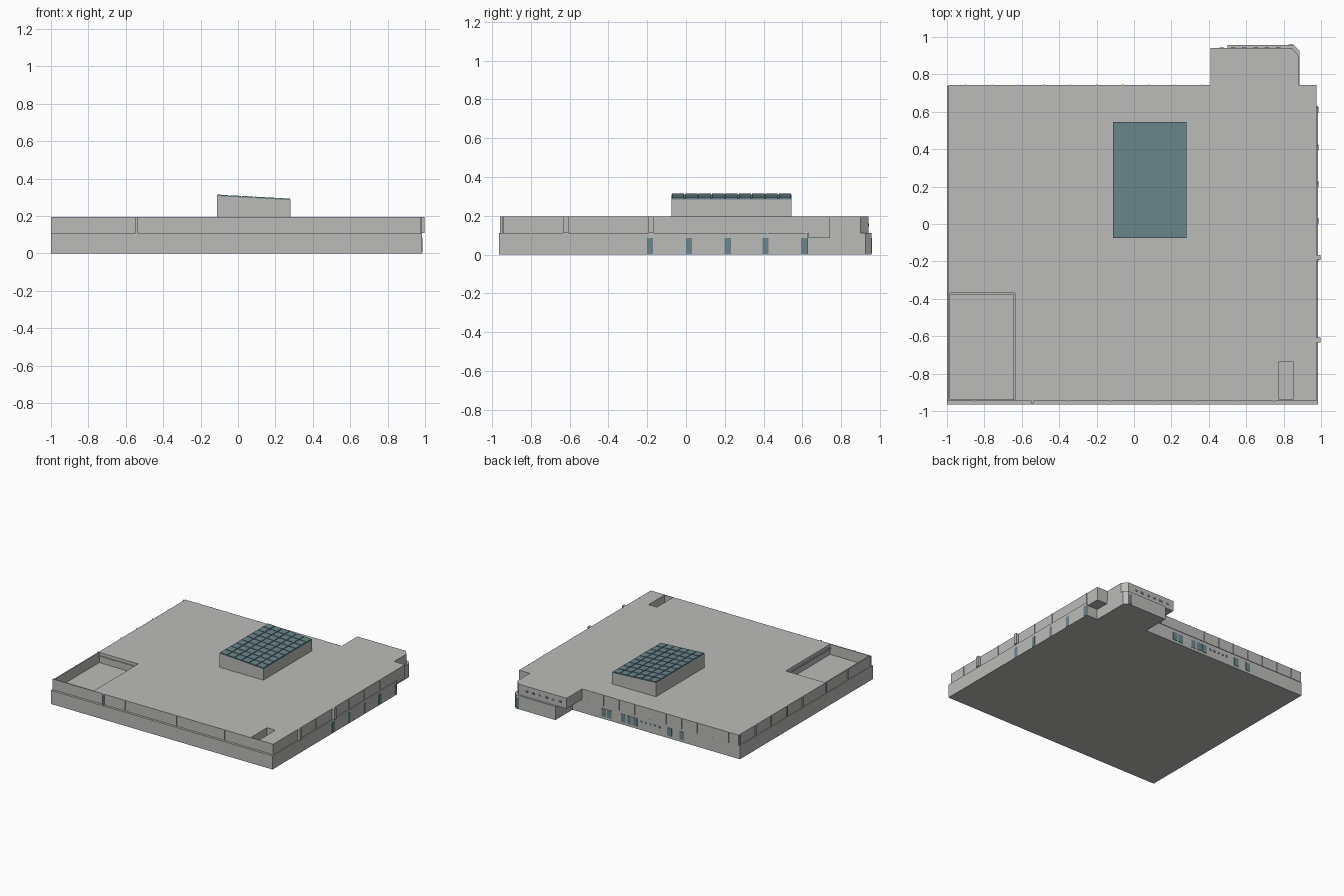
import bpy, bmesh, math
from mathutils import Vector

if "Cube" in bpy.data.objects:
    bpy.data.objects.remove(bpy.data.objects["Cube"], do_unlink=True)


def material(name, rgb):
    m = bpy.data.materials.new(name)
    m.use_nodes = True
    m.diffuse_color = (*rgb, 1)
    m.node_tree.nodes["Principled BSDF"].inputs["Base Color"].default_value = (*rgb, 1)
    return m


WALL = material("wall grey", (0.50, 0.50, 0.485))
GLASS = material("teal glass", (0.145, 0.24, 0.265))


def finish(name, bm, mat):
    bmesh.ops.recalc_face_normals(bm, faces=bm.faces)
    me = bpy.data.meshes.new(name)
    bm.to_mesh(me)
    bm.free()
    me.materials.append(mat)
    ob = bpy.data.objects.new(name, me)
    bpy.context.scene.collection.objects.link(ob)
    return ob


def prism(name, outline, z0, z1, mat):
    """Vertical extrusion of a plan outline."""
    bm = bmesh.new()
    face = bm.faces.new([bm.verts.new((x, y, z0)) for x, y in outline])
    top = bmesh.ops.extrude_face_region(bm, geom=[face])["geom"]
    bmesh.ops.translate(bm, vec=(0, 0, z1 - z0),
                        verts=[v for v in top if isinstance(v, bmesh.types.BMVert)])
    return finish(name, bm, mat)


def boxes(name, spans, mat):
    """One object made of several boxes, each (x0, x1, y0, y1, z0, z1)."""
    bm = bmesh.new()
    for x0, x1, y0, y1, z0, z1 in spans:
        verts = bmesh.ops.create_cube(bm, size=1)["verts"]
        bmesh.ops.scale(bm, vec=(x1 - x0, y1 - y0, z1 - z0), verts=verts)
        bmesh.ops.translate(bm, verts=verts,
                            vec=((x0 + x1) / 2, (y0 + y1) / 2, (z0 + z1) / 2))
    return finish(name, bm, mat)


def cut(target, cutter):
    mod = target.modifiers.new("cut", 'BOOLEAN')
    mod.operation = 'DIFFERENCE'
    mod.solver = 'EXACT'
    mod.object = cutter
    bpy.context.view_layer.objects.active = target
    bpy.ops.object.modifier_apply(modifier=mod.name)
    bpy.data.objects.remove(cutter, do_unlink=True)


FLOOR, ROOF = 0.11, 0.195

# Ground storey, with the open corner beside the rear wing
prism("ground_storey",
      [(-1, -.965), (.985, -.965), (.985, .63), (.885, .63), (.885, .925),
       (.855, .957), (.5, .957), (.5, .738), (-1, .738)], 0, FLOOR, WALL)

# Upper storey, set back from the ledge, with terrace and stairwell openings
upper = prism("upper_storey",
              [(-.992, -.945), (.977, -.945), (.977, .742), (.88, .742), (.88, .9),
               (.842, .942), (.41, .942), (.41, .742), (-.992, .742)], FLOOR, ROOF, WALL)
cut(upper, boxes("opening_cutter", [(-.984, -.635, -.937, -.37, FLOOR + .002, .3),
                                    (.775, .85, -.937, -.735, FLOOR + .002, .3)], WALL))

# Deep slab over the open corner
boxes("corner_overhang", [(.884, .977, .631, .742, .085, FLOOR + .001)], WALL)

# Upright dividers between the upper wall panels
fins = []
for x in (-.85, -.35, -.12, .11, .32, .54, .75):            # front
    fins.append((x - .003, x + .003, -.949, -.944, FLOOR, ROOF))
fins.append((-.548, -.536, -.96, -.944, FLOOR, ROOF))
for y in (.73, .53, .33, .13, -.07, -.37, -.65, -.94):      # left-hand wall
    fins.append((-1, -.991, y - .004, y + .004, FLOOR, ROOF))
for y in (-.8, -.4, .02, .22, .42, .62):                    # right-hand wall
    fins.append((.976, .981, y - .003, y + .003, FLOOR, ROOF))
for y in (-.62, -.18):
    fins.append((.976, .998, y - .013, y + .013, FLOOR, ROOF))
for i in range(10):                                         # back
    x = -.9 + i * .14
    fins.append((x - .003, x + .003, .741, .747, FLOOR, ROOF))
boxes("wall_dividers", fins, WALL)

# Coping inside the terrace
boxes("terrace_coping", [(-.643, -.634, -.937, -.37, .16, .17),
                         (-.984, -.635, -.378, -.369, .16, .17)], WALL)

# Side wall windows
boxes("side_windows", [(.984, .987, y - .016, y + .016, .004, .086)
                       for y in (-.185, .015, .215, .41, .61)], GLASS)

# Back wall windows
boxes("back_windows", [(x - .02, x + .02, .736, .741, .02, .085)
                       for x in (.22, .17, .045, -.01, -.06, -.37, -.48)], GLASS)
boxes("back_vents", [(x - .008, x + .008, .736, .741, .06, .075)
                     for x in (-.12, -.16, -.2, -.24, -.28)], GLASS)

# Rear wing windows
boxes("wing_window", [(.825, .853, .955, .96, .005, .086)], GLASS)
boxes("wing_vents", [(x - .012, x + .012, .94, .945, .145, .16)
                     for x in (.47, .53, .59, .65, .71, .77)], GLASS)

# Rooflight: a box with a sloping top
X0, X1, Y0, Y1 = -.112, .28, -.075, .545


def slope(x):
    return .313 - .022 * (x - X0) / (X1 - X0)


light = boxes("rooflight_walls", [(X0, X1, Y0, Y1, ROOF - .002, .3)], WALL)
for v in light.data.vertices:
    if v.co.z > .25:
        v.co.z = slope(v.co.x) - .006

# Glass sheet and raised panes following the slope
NX, NY, GAP = 6, 9, .006
panes = [(X0, X1, Y0, Y1, -.006, -.003)]
dx, dy = (X1 - X0) / NX, (Y1 - Y0) / NY
for i in range(NX):
    for j in range(NY):
        panes.append((X0 + i * dx + GAP / 2, X0 + (i + 1) * dx - GAP / 2,
                      Y0 + j * dy + GAP / 2, Y0 + (j + 1) * dy - GAP / 2, -.004, .002))
glass = boxes("rooflight_glass", panes, GLASS)
for v in glass.data.vertices:
    v.co.z += slope(v.co.x)
